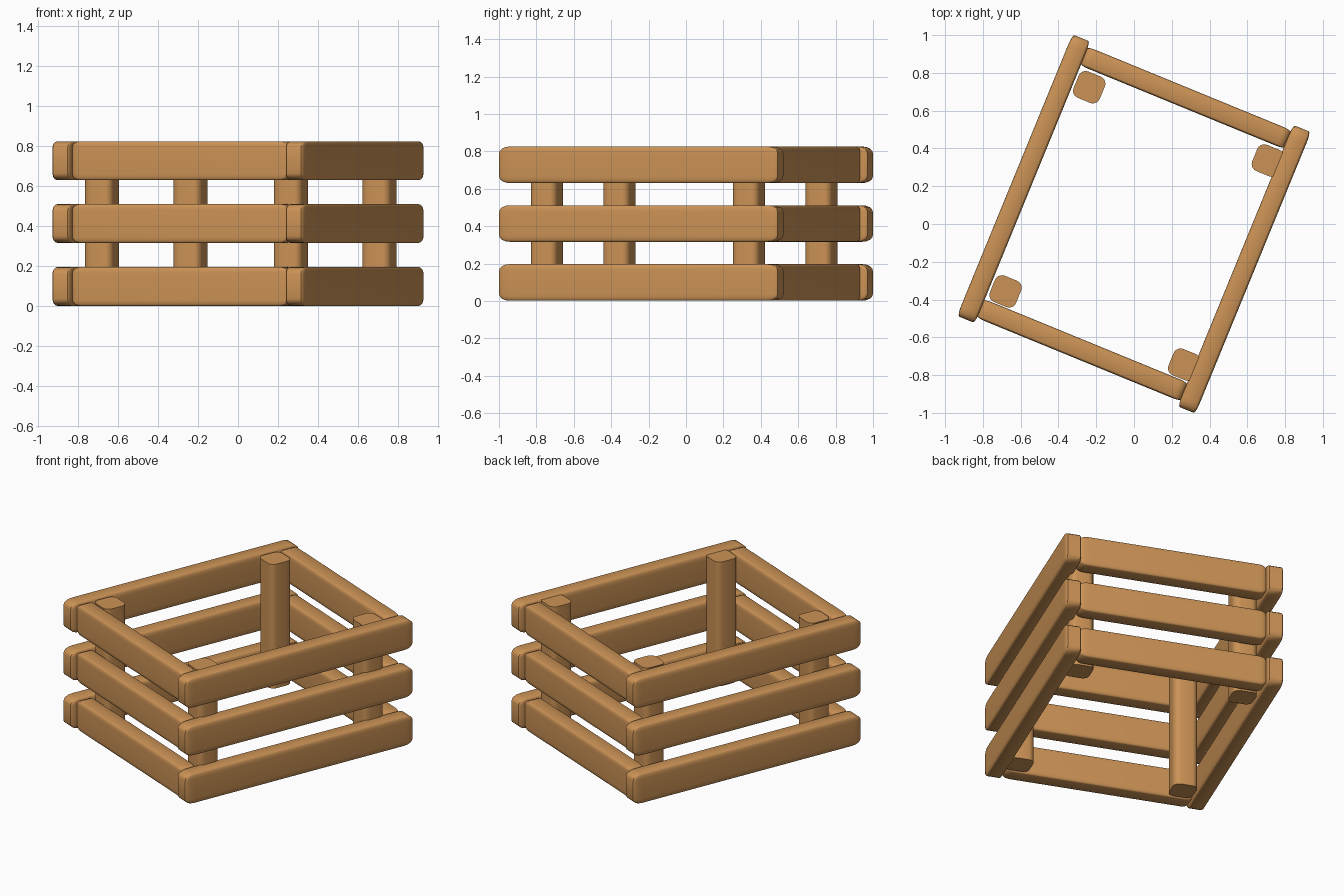
import bpy, bmesh, math
from mathutils import Matrix, Vector

if "Cube" in bpy.data.objects:
    bpy.data.objects.remove(bpy.data.objects["Cube"])

wood = bpy.data.materials.new("warm wood")
wood.diffuse_color = (0.60, 0.29, 0.092, 1)
wood.use_nodes = True
wood.node_tree.nodes["Principled BSDF"].inputs["Base Color"].default_value = wood.diffuse_color

TURN = Matrix.Rotation(math.radians(-22.3), 4, 'Z')   # whole crate is turned


def finish(name, bm, centre):
    bm.transform(TURN @ Matrix.Translation(centre))
    bmesh.ops.recalc_face_normals(bm, faces=bm.faces)
    me = bpy.data.meshes.new(name)
    bm.to_mesh(me)
    bm.free()
    me.materials.append(wood)
    ob = bpy.data.objects.new(name, me)
    bpy.context.collection.objects.link(ob)
    bpy.context.view_layer.objects.active = ob
    bpy.ops.object.select_all(action='DESELECT')
    ob.select_set(True)
    bpy.ops.object.shade_smooth_by_angle(angle=math.radians(35))


def slat(name, centre, size, radii):
    """Box with edges rounded by a different radius along each axis."""
    bm = bmesh.new()
    bmesh.ops.create_cube(bm, size=1)
    bmesh.ops.scale(bm, vec=[s / r for s, r in zip(size, radii)], verts=bm.verts)
    bmesh.ops.bevel(bm, geom=bm.edges[:], offset=1, segments=4, profile=0.5,
                    affect='EDGES', clamp_overlap=True)
    bmesh.ops.scale(bm, vec=radii, verts=bm.verts)
    finish(name, bm, Vector(centre))


def post(name, centre, size, radius):
    """Upright with rounded vertical edges and crisp ends."""
    bm = bmesh.new()
    bmesh.ops.create_cube(bm, size=1)
    bmesh.ops.scale(bm, vec=size, verts=bm.verts)
    upright = [e for e in bm.edges
               if abs(e.verts[0].co.z - e.verts[1].co.z) > 0.1]
    bmesh.ops.bevel(bm, geom=upright, offset=radius, segments=5, profile=0.5,
                    affect='EDGES', clamp_overlap=True)
    finish(name, bm, Vector(centre))


# three rows of slats on all four sides
for row, z in enumerate((0.099, 0.414, 0.728), 1):
    for side, s in (("left", -1), ("right", 1)):
        slat(f"{side}_slat_{row}", (s * 0.631, 0, z),
             (0.103, 1.61, 0.195), (0.012, 0.06, 0.035))
    for side, s in (("front", -1), ("back", 1)):
        slat(f"{side}_slat_{row}", (0, s * 0.722, z),
             (1.166, 0.107, 0.195), (0.045, 0.012, 0.03))

# four corner posts
for side, x in (("left", -0.494), ("right", 0.528)):
    for end, y in (("front", -0.588), ("back", 0.58)):
        post(f"{end}_{side}_post", (x, y, 0.412), (0.15, 0.15, 0.815), 0.04)
